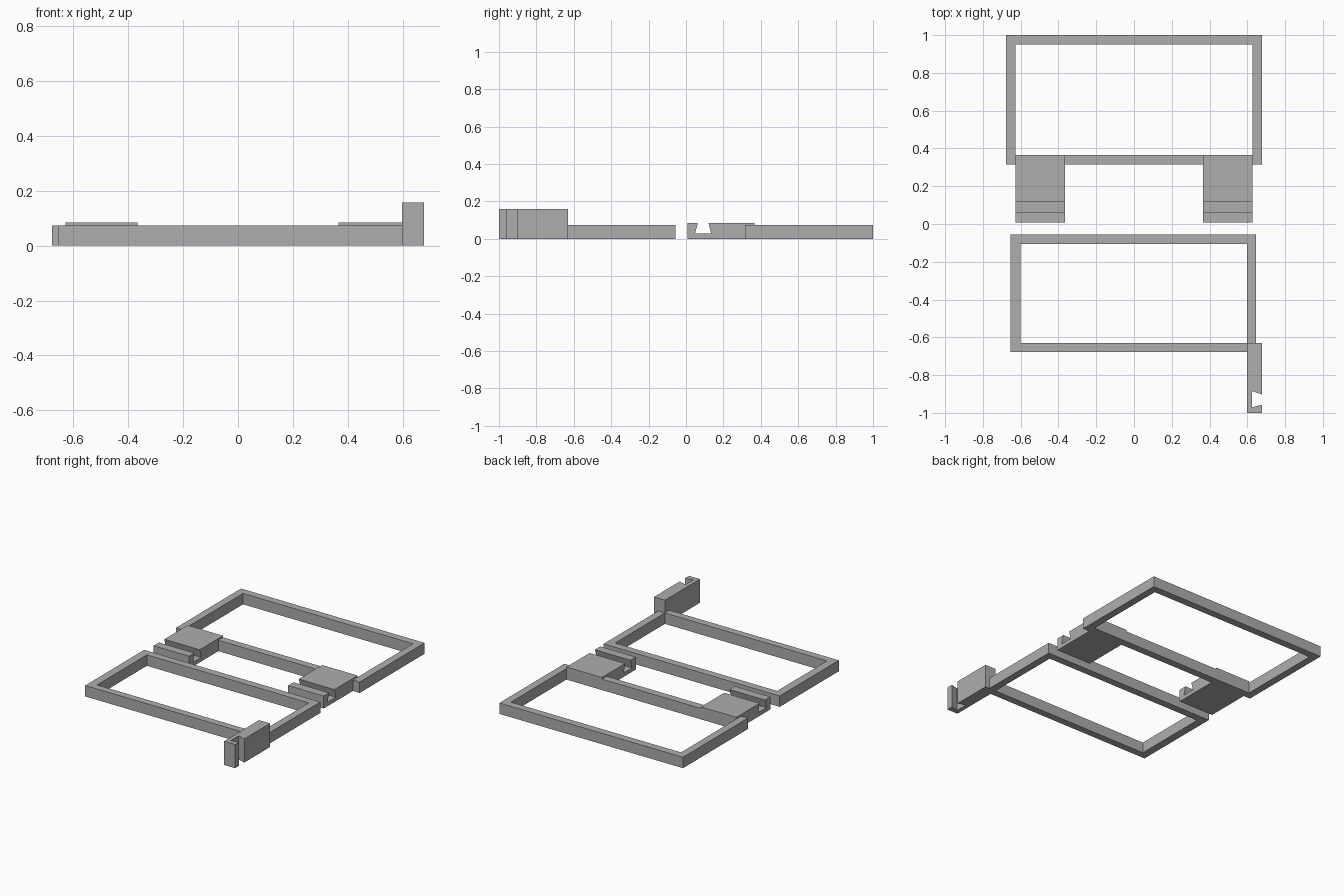
import bpy
import bmesh
from mathutils import Vector

cube = bpy.data.objects.get("Cube")
if cube:
    bpy.data.objects.remove(cube, do_unlink=True)

grey = bpy.data.materials.new("plain grey")
colour = (0.42, 0.42, 0.42, 1)
grey.diffuse_color = colour
grey.use_nodes = True
grey.node_tree.nodes["Principled BSDF"].inputs["Base Color"].default_value = colour


def prism(name, outline, start, length, axis="z"):
    """Extrude a closed outline along z (outline is x, y) or x (outline is y, z)."""
    bm = bmesh.new()
    place = (lambda a, b: (a, b, start)) if axis == "z" else (lambda a, b: (start, a, b))
    face = bm.faces.new([bm.verts.new(place(a, b)) for a, b in outline])
    step = Vector((0, 0, length)) if axis == "z" else Vector((length, 0, 0))
    extruded = bmesh.ops.extrude_face_region(bm, geom=[face])
    moved = [v for v in extruded["geom"] if isinstance(v, bmesh.types.BMVert)]
    bmesh.ops.translate(bm, verts=moved, vec=step)
    bmesh.ops.recalc_face_normals(bm, faces=bm.faces)
    mesh = bpy.data.meshes.new(name)
    bm.to_mesh(mesh)
    bm.free()
    mesh.materials.append(grey)
    obj = bpy.data.objects.new(name, mesh)
    bpy.context.collection.objects.link(obj)
    return obj


def rect(x0, x1, y0, y1):
    return [(x0, y0), (x1, y0), (x1, y1), (x0, y1)]


FRAME_H = 0.073
WALL = 0.05

# Back frame: three-sided wall, closed by a bar between the hinge blocks
X, IN = 0.678, 0.628
BACK, BAR0, BAR1 = 1.0, 0.315, 0.365
prism("back_frame_wall", [(-X, BAR0), (-IN, BAR0), (-IN, BACK - WALL), (IN, BACK - WALL),
                          (IN, BAR0), (X, BAR0), (X, BACK), (-X, BACK)], 0, FRAME_H)
HINGE_IN = 0.366
prism("back_frame_bar", rect(-HINGE_IN, HINGE_IN, BAR0, BAR1), 0, FRAME_H)

# Blocks with a dovetail groove across the top
TOP, FLOOR = 0.084, 0.027
block = [(0.007, 0), (BAR1, 0), (BAR1, TOP), (0.12, TOP), (0.135, FLOOR),
         (0.048, FLOOR), (0.063, TOP), (0.007, TOP)]
for side, x in (("left", HINGE_IN), ("right", -IN)):
    prism(side + "_dovetail_block", block, x, IN - HINGE_IN, "x")

# Front frame: closed ring made of two long bars and two short bars
L, R = -0.654, 0.647
F0, F1 = -0.678, -0.055
LATCH_X, LATCH_Y = 0.597, -0.63
prism("front_frame_front_bar", rect(L, LATCH_X, F0, LATCH_Y), 0, FRAME_H)
prism("front_frame_back_bar", rect(L, R, F1 - WALL, F1), 0, FRAME_H)
prism("front_frame_right_bar", rect(L, L + WALL + 0.004, LATCH_Y, F1 - WALL), 0, FRAME_H)
prism("front_frame_left_bar", rect(LATCH_X, R, LATCH_Y, F1 - WALL), 0, FRAME_H)

# Tall arm with an upright dovetail slot in its outer side
prism("slotted_arm", [(LATCH_X, -1), (X, -1), (X, -0.957), (0.625, -0.97), (0.625, -0.885),
                      (X, -0.902), (X, LATCH_Y), (LATCH_X, LATCH_Y)], 0, 0.158)
